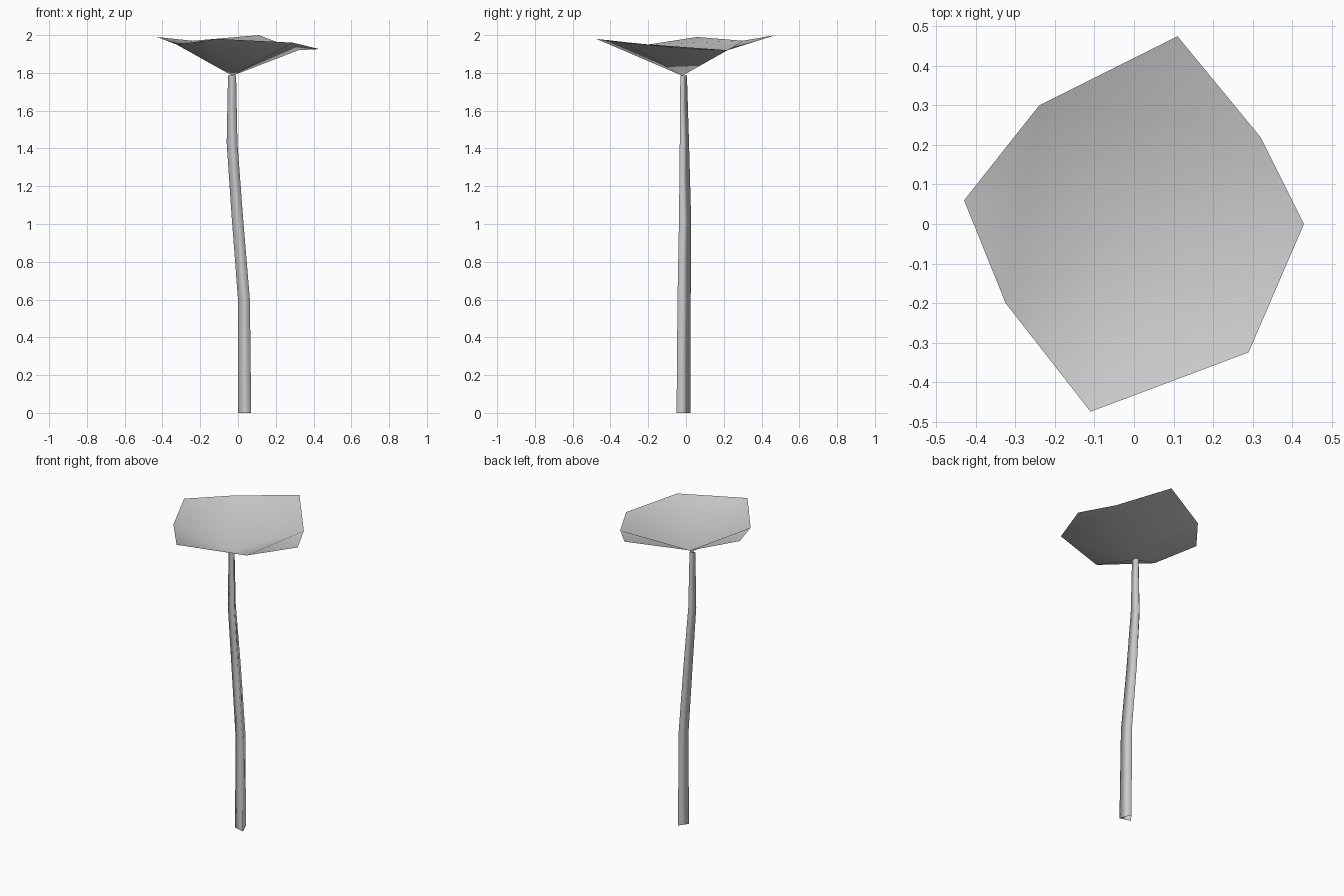
import bpy
import bmesh

cube = bpy.data.objects.get("Cube")
if cube:
    bpy.data.objects.remove(cube, do_unlink=True)

# One plain grey for the whole model
grey = bpy.data.materials.new("soft_grey")
grey.use_nodes = True
colour = (0.6, 0.6, 0.6, 1)
grey.diffuse_color = colour
grey.node_tree.nodes["Principled BSDF"].inputs["Base Color"].default_value = colour


def finish(bm, name):
    """Turn a bmesh into a smooth shaded object."""
    for face in bm.faces:
        face.smooth = True
    mesh = bpy.data.meshes.new(name)
    bm.to_mesh(mesh)
    bm.free()
    mesh.materials.append(grey)
    obj = bpy.data.objects.new(name, mesh)
    bpy.context.collection.objects.link(obj)
    return obj


# Cap: a thin folded sheet, dished to a point, with four tips between four corners
bm = bmesh.new()
centre = bm.verts.new((-0.03, -0.02, 1.785))
corners = [bm.verts.new(p) for p in (
    (0.29, -0.325, 1.96), (0.32, 0.22, 1.92), (-0.24, 0.30, 1.97), (-0.325, -0.20, 1.95))]
tips = [bm.verts.new(p) for p in (
    (0.43, 0, 1.926), (0.11, 0.475, 2.0), (-0.43, 0.06, 1.99), (-0.11, -0.475, 1.98))]
for i, tip in enumerate(tips):
    a, b = corners[i], corners[(i + 1) % 4]
    if i == 3:
        # The front panel folds along its middle
        bm.faces.new((centre, a, tip))
        bm.faces.new((centre, tip, b))
    else:
        bm.faces.new((centre, a, b))
        bm.faces.new((a, tip, b))
finish(bm, "cap")

# Stem: a bent, tapering three-sided tube; each ring is z, x range, y range
rings = (
    (0.0, 0.0, 0.07, -0.05, 0.025),
    (0.6, 0.0, 0.063, -0.045, 0.025),
    (1.03, -0.033, 0.027, -0.037, 0.027),
    (1.43, -0.06, -0.003, -0.033, 0.016),
    (1.785, -0.053, -0.01, -0.03, 0.005),
)
section = ((0, 0.27), (1, 0), (0.57, 1))
bm = bmesh.new()
loops = [[bm.verts.new((x0 + u * (x1 - x0), y0 + v * (y1 - y0), z)) for u, v in section]
         for z, x0, x1, y0, y1 in rings]
for low, high in zip(loops, loops[1:]):
    for i in range(3):
        j = (i + 1) % 3
        bm.faces.new((low[i], low[j], high[j], high[i]))
finish(bm, "stem")
